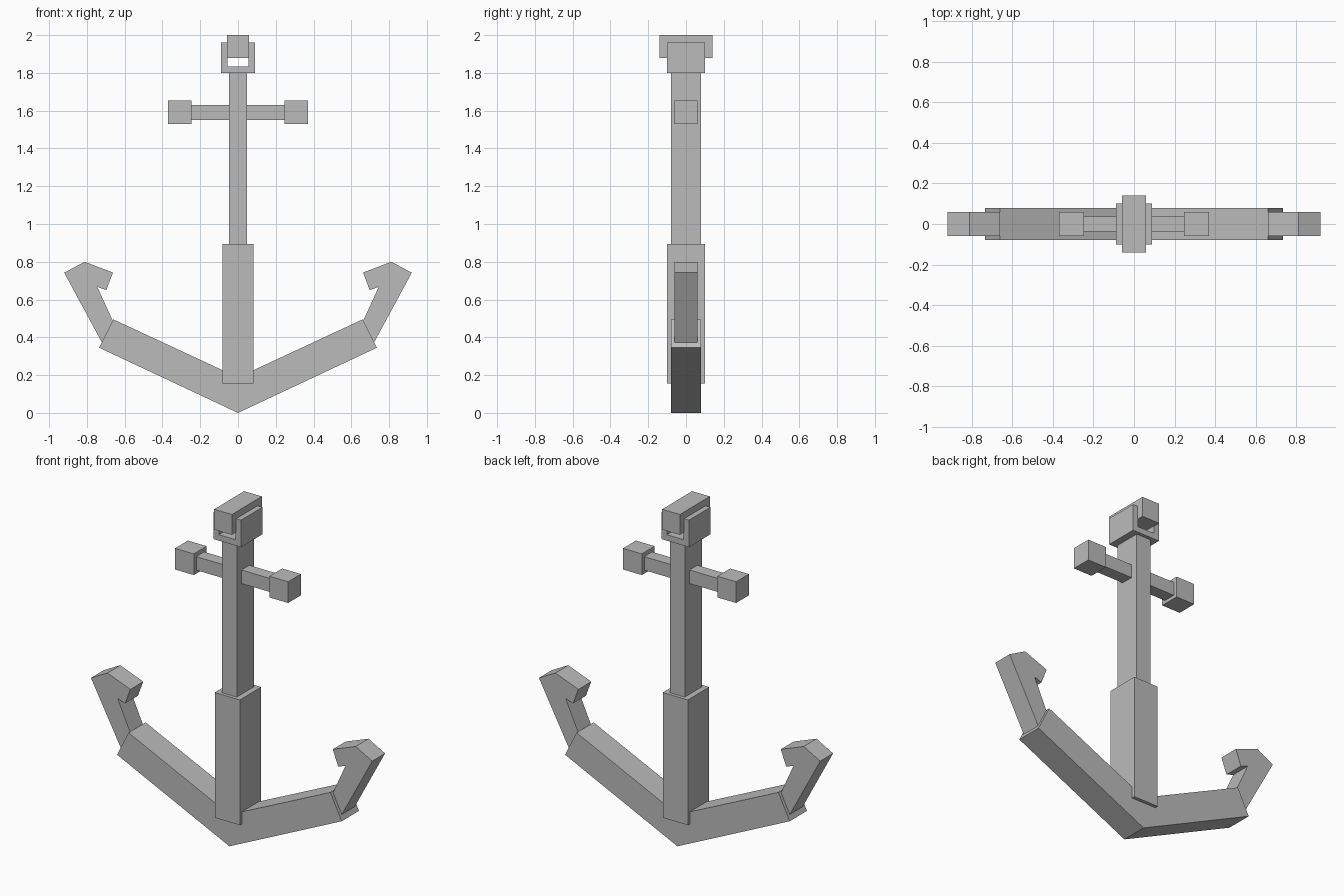
import bpy

cube = bpy.data.objects.get("Cube")
if cube:
    bpy.data.objects.remove(cube, do_unlink=True)

# One flat grey for the whole anchor
grey = bpy.data.materials.new("iron_grey")
grey.use_nodes = True
colour = (0.5, 0.5, 0.5, 1)
grey.diffuse_color = colour
bsdf = next(n for n in grey.node_tree.nodes if n.type == "BSDF_PRINCIPLED")
bsdf.inputs["Base Color"].default_value = colour
bsdf.inputs["Roughness"].default_value = 0.8


def prism(name, outline, depth):
    """Extrude an (x, z) outline to y = -depth..depth."""
    n = len(outline)
    area = sum(a[0] * b[1] - b[0] * a[1]
               for a, b in zip(outline, outline[1:] + outline[:1]))
    if area < 0:
        outline = outline[::-1]
    verts = [(x, y, z) for y in (-depth, depth) for x, z in outline]
    faces = [tuple(range(n)), tuple(reversed(range(n, 2 * n)))]
    for i in range(n):
        j = (i + 1) % n
        faces.append((j, i, i + n, j + n))
    mesh = bpy.data.meshes.new(name)
    mesh.from_pydata(verts, [], faces)
    mesh.materials.append(grey)
    obj = bpy.data.objects.new(name, mesh)
    bpy.context.collection.objects.link(obj)
    return obj


def box(name, x0, x1, depth, z0, z1):
    return prism(name, [(x0, z0), (x1, z0), (x1, z1), (x0, z1)], depth)


def mirrored(half):
    """Complete a right-half outline across x = 0."""
    return half + [(-x, z) for x, z in reversed(half) if x > 0]


# Shank and its thicker sleeve
box("shank", -0.048, 0.048, 0.08, 0.8, 1.8)
box("shank_sleeve", -0.082, 0.082, 0.1, 0.155, 0.895)

# Open bracket with the ring block held between its walls
prism("shackle_bracket", mirrored([(0.09, 1.8), (0.09, 1.96),
                                   (0.055, 1.96), (0.055, 1.835)]), 0.1)
box("ring_block", -0.058, 0.058, 0.14, 1.88, 2.0)

# Crossbar with end blocks
box("crossbar", -0.25, 0.25, 0.037, 1.55, 1.63)

# V-shaped arms
prism("arms", mirrored([(0, 0), (0.735, 0.345), (0.66, 0.495), (0, 0.188)]), 0.08)

# Hooked fluke, in right-side coordinates
fluke = [(0.72, 0.372), (0.92, 0.742), (0.812, 0.8), (0.662, 0.743),
         (0.697, 0.65), (0.745, 0.667), (0.663, 0.488)]
for side, s in (("left", 1), ("right", -1)):
    box("crossbar_end_" + side, *sorted((s * 0.247, s * 0.37)), 0.06, 1.53, 1.655)
    prism("fluke_" + side, [(s * x, z) for x, z in fluke], 0.06)
